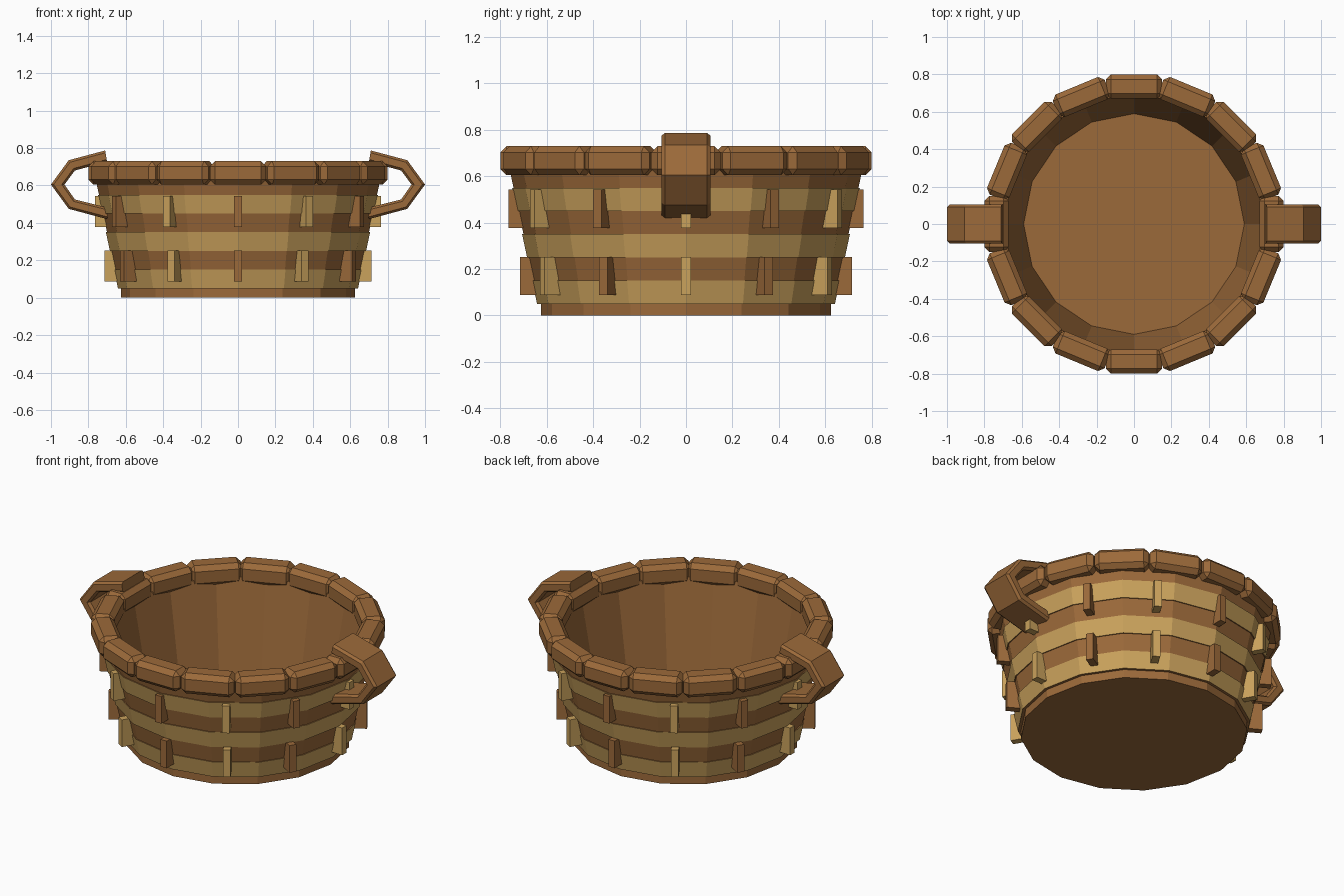
import bpy, bmesh, math
from mathutils import Matrix, Vector

cube = bpy.data.objects.get("Cube")
if cube:
    bpy.data.objects.remove(cube)


def make_material(name, rgb):
    m = bpy.data.materials.new(name)
    m.use_nodes = True
    m.diffuse_color = (*rgb, 1)
    m.node_tree.nodes["Principled BSDF"].inputs["Base Color"].default_value = (*rgb, 1)
    return m


brown = make_material("brown wicker", (0.33, 0.143, 0.042))
straw = make_material("straw wicker", (0.59, 0.36, 0.107))


def finish(bm, name, mats):
    bmesh.ops.recalc_face_normals(bm, faces=bm.faces)
    me = bpy.data.meshes.new(name)
    bm.to_mesh(me)
    bm.free()
    ob = bpy.data.objects.new(name, me)
    for m in mats:
        me.materials.append(m)
    bpy.context.collection.objects.link(ob)
    return ob


def block(name, size, radius, z, angle, mat, bevel=0.0):
    """Box placed at a distance from the axis; x is the radial direction."""
    bm = bmesh.new()
    bmesh.ops.create_cube(bm, size=1)
    bmesh.ops.scale(bm, vec=size, verts=bm.verts)
    if bevel:
        bmesh.ops.bevel(bm, geom=bm.edges[:], offset=bevel, segments=1, affect='EDGES')
    ob = finish(bm, name, [mat])
    ob.data.transform(Matrix.Rotation(angle, 4, 'Z') @ Matrix.Translation((radius, 0, z)))
    return ob


# Basket body: stepped woven bands outside, plain wall and floor inside
def wall(z):
    return 0.625 + 0.215 * z


SIDES = 16
profile = [(0.625, 0, 0), (0.625, 0.05, 0)]      # radius, height, colour of the ring ending here
for i in range(6):
    low, light = 0.05 + i * 0.1, i % 2 == 0
    step = 0.006 if light else 0
    profile.append((wall(low) + step, low, 0))
    profile.append((wall(low + 0.1) + step, low + 0.1, int(light)))
profile += [(0.70, 0.65, 0), (0.59, 0.05, 0)]

bm = bmesh.new()
rings = []
for r, z, _ in profile:
    rings.append([bm.verts.new((r * math.cos(k * math.tau / SIDES),
                                r * math.sin(k * math.tau / SIDES), z)) for k in range(SIDES)])
for a, b, p in zip(rings, rings[1:], profile[1:]):
    for k in range(SIDES):
        n = (k + 1) % SIDES
        bm.faces.new((a[k], a[n], b[n], b[k])).material_index = p[2]
bm.faces.new(rings[0])
bm.faces.new(rings[-1])
finish(bm, "basket_body", [brown, straw])

# Rim: a ring of chamfered blocks
for k in range(SIDES):
    block(f"rim_block_{k + 1}", (0.13, 0.30, 0.125), 0.735, 0.667,
          k * math.tau / SIDES, brown, 0.027)

# Upright stakes in two rows, alternating colours
for row, outer, z in (("lower", 0.715, 0.17), ("upper", 0.765, 0.46)):
    for k in range(12):
        block(f"{row}_stake_{k + 1}", (0.085, 0.042, 0.165), outer - 0.0425, z,
              k * math.tau / 12, brown if k % 2 else straw)

# Handles: a bent strap, mirrored to the other side
outer = [(0.71, 0.787), (0.905, 0.735), (1.0, 0.605), (0.905, 0.475), (0.70, 0.42)]
inner = [(0.70, 0.727), (0.872, 0.68), (0.928, 0.605), (0.872, 0.525), (0.69, 0.48)]
for side, sx in (("left", 1), ("right", -1)):
    bm = bmesh.new()
    rows = []
    for (ox, oz), (ix, iz) in zip(outer, inner):
        o, i = Vector((ox, 0, oz)), Vector((ix, 0, iz))
        c = 0.2                                  # corner chamfer as a share of the thickness
        section = []
        for s in (1, -1):
            pts = [(i, 0.09), (i.lerp(o, c), 0.105), (o.lerp(i, c), 0.105), (o, 0.09)]
            for p, y in (pts if s == 1 else reversed(pts)):
                section.append(bm.verts.new((p.x * sx, y * s, p.z)))
        rows.append(section)
    for a, b in zip(rows, rows[1:]):
        for k in range(8):
            n = (k + 1) % 8
            bm.faces.new((a[k], a[n], b[n], b[k]))
    bm.faces.new(rows[0])
    bm.faces.new(rows[-1])
    finish(bm, f"{side}_handle", [brown])
